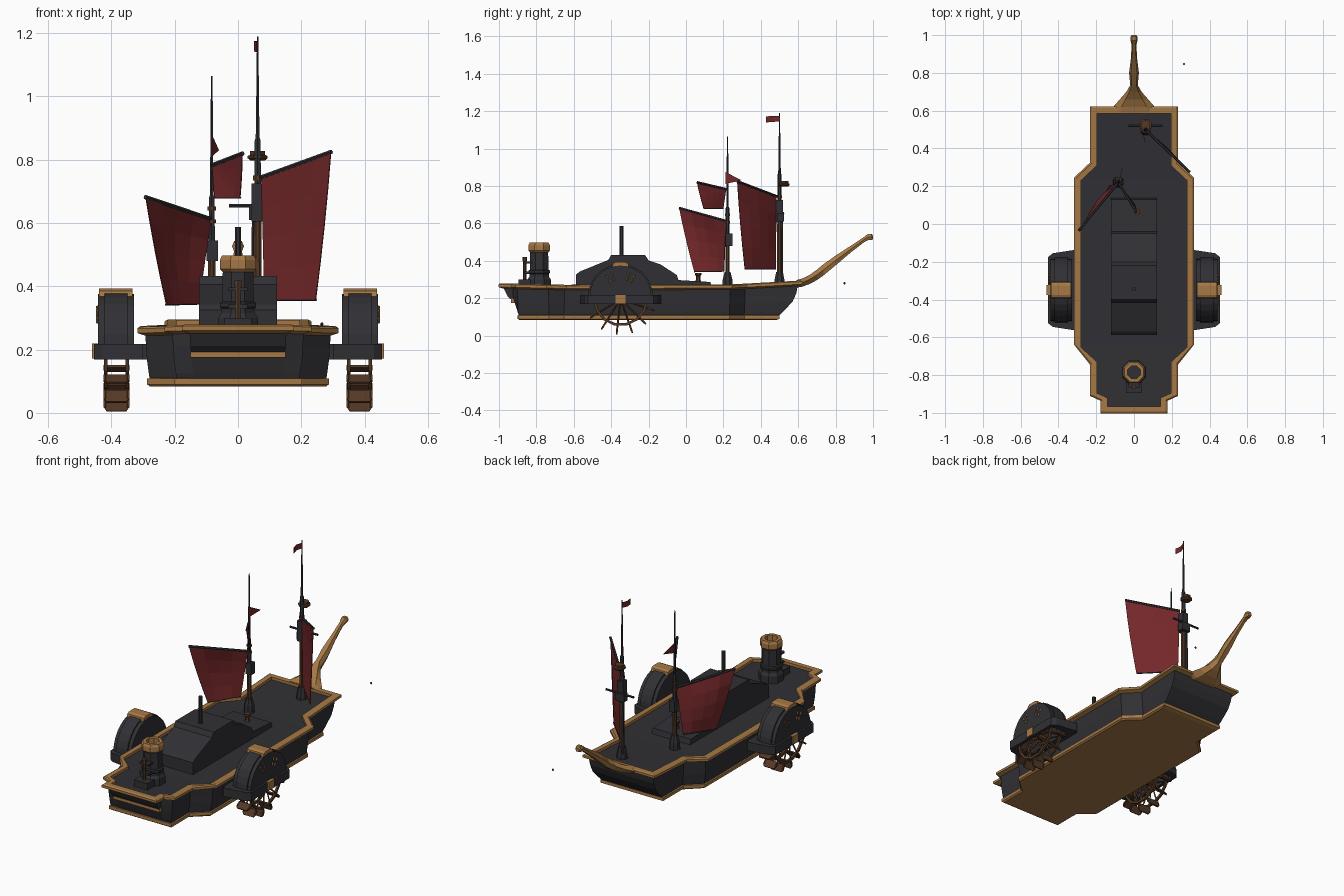
import bpy, bmesh
from math import sin, cos, pi
from mathutils import Vector

if "Cube" in bpy.data.objects:
    bpy.data.objects.remove(bpy.data.objects["Cube"])


def material(name, rgb):
    m = bpy.data.materials.new(name)
    m.diffuse_color = (*rgb, 1)
    m.use_nodes = True
    m.node_tree.nodes["Principled BSDF"].inputs["Base Color"].default_value = m.diffuse_color
    return m


GOLD = material("gold_wood", (0.38, 0.19, 0.06))
DARK = material("dark_iron", (0.03, 0.03, 0.035))
BROWN = material("brown_wood", (0.09, 0.04, 0.018))
RED = material("red_cloth", (0.17, 0.02, 0.022))


def mesh(name, verts, faces, mat):
    me = bpy.data.meshes.new(name)
    me.from_pydata([tuple(v) for v in verts], [], faces)
    bm = bmesh.new()
    bm.from_mesh(me)
    bmesh.ops.remove_doubles(bm, verts=bm.verts, dist=1e-5)
    bmesh.ops.recalc_face_normals(bm, faces=bm.faces)
    bm.to_mesh(me)
    bm.free()
    me.materials.append(mat)
    ob = bpy.data.objects.new(name, me)
    bpy.context.collection.objects.link(ob)
    return ob


def loft(name, rings, mat, cap="ngon", wrap=False, closed=True):
    n, k = len(rings[0]), len(rings)
    faces = []
    for r in range(k if wrap else k - 1):
        a, b = r * n, (r + 1) % k * n
        for i in range(n if closed else n - 1):
            j = (i + 1) % n
            faces.append((a + i, a + j, b + j, b + i))
    for base in (0, (k - 1) * n):
        if cap == "ngon":
            faces.append(tuple(range(base, base + n)))
        elif cap == "strips":
            for i in range(n // 2 - 1):
                faces.append((base + i, base + i + 1, base + n - 2 - i, base + n - 1 - i))
    return mesh(name, [p for r in rings for p in r], faces, mat)


def box(name, x0, x1, y0, y1, z0, z1, mat):
    return loft(name, [[(x0, y0, z), (x1, y0, z), (x1, y1, z), (x0, y1, z)] for z in (z0, z1)], mat)


def lathe(name, x, y, profile, mat, n=8, cap="ngon"):
    return loft(name, [[(x + r * cos(2 * pi * (i + .5) / n), y + r * sin(2 * pi * (i + .5) / n), z)
                        for i in range(n)] for r, z in profile], mat, cap)


def rod(name, a, b, r, mat, n=6):
    a, b = Vector(a), Vector(b)
    q = (b - a).to_track_quat('Z', 'Y')
    return loft(name, [[p + q @ Vector((r * cos(2 * pi * i / n), r * sin(2 * pi * i / n), 0))
                        for i in range(n)] for p in (a, b)], mat)


def prism(name, pts, x0, x1, mat, closed=True):
    return loft(name, [[(x, y, z) for y, z in pts] for x in (x0, x1)], mat, closed=closed)


# Hull, lofted from stepped outlines
HALF = [(.205, .595), (.205, .315), (.29, .235), (.29, -.65), (.205, -.735), (.205, -.9), (.15, -.925), (.15, -.975)]


def sheer(y):
    return .022 * max(0, (y - .2) / .4) + .008 * max(0, (-y - .65) / .35)


def outline(d, z, bow=2, stern=-2, lift=1.0):
    half = []
    for i, (x, y) in enumerate(HALF):
        y += d if i == 0 else -d if i == 7 else -d * .4 if i > 3 else d * .4
        y = max(min(y, bow), stern)
        half.append((x + d, y, z + lift * sheer(y)))
    return half + [(-x, y, w) for x, y, w in reversed(half)]


loft("hull", [outline(-.012, .1, .49, -.89, 0), outline(-.008, .125, .52, -.9, .2), outline(-.002, .17, .57, -.915, .6),
              outline(0, .205, .59, -.955), outline(.004, .256)], DARK, "strips")
loft("keel_plate", [outline(-.012, .083, .48, -.89, 0), outline(-.003, .09, .5, -.9, 0),
                    outline(-.003, .108, .5, -.9, 0), outline(-.012, .11, .49, -.89, 0)], GOLD, "strips")
loft("deck_rail", [outline(.003, .244), outline(.027, .252), outline(.027, .266), outline(.018, .272),
                   outline(-.01, .272), outline(-.01, .25)], GOLD, None, True)
box("stern_band", -.15, .15, -.935, -.88, .175, .2, GOLD)

# Bowsprit
stations = [(.59, .277, .12, .02), (.62, .283, .11, .022), (.66, .30, .075, .024), (.70, .325, .04, .028),
            (.735, .352, .02, .03), (.80, .402, .026, .026), (.88, .462, .016, .018), (.95, .512, .013, .014),
            (.972, .527, .019, .017), (.992, .528, .018, .016), (1.0, .525, .012, .01)]
loft("bowsprit", [[(-w * .6, y, z + h), (w * .6, y, z + h), (w, y, z), (w * .6, y, z - h), (-w * .6, y, z - h), (-w, y, z)]
                  for y, z, w, h in stations], GOLD)

# Cabin and pipe
prism("cabin", [(.14, .25), (.13, .287), (-.04, .297), (-.05, .325), (-.135, .38), (-.2, .402), (-.22, .432),
                (-.40, .432), (-.415, .405), (-.57, .342), (-.588, .325), (-.588, .25)], -.123, .123, DARK)
lathe("cabin_pipe", 0, -.345, [(.011, .42), (.011, .587)], DARK, 8)
lathe("deck_post", .015, .065, [(.02, .28), (.012, .3), (.012, .32), (.018, .325), (.018, .335)], BROWN, 6)

# Funnel with hollow gold crown
fy = -.785
lathe("funnel", 0, fy, [(.068, .25), (.068, .3), (.057, .315), (.057, .33), (.062, .335), (.062, .348), (.054, .352),
                        (.052, .45)], DARK)
lathe("funnel_crown", 0, fy, [(.052, .445), (.062, .455), (.062, .483), (.055, .497), (.036, .497), (.036, .44)], GOLD, 8)
box("funnel_step", -.043, .043, -.895, -.82, .25, .3, DARK)
lathe("funnel_valve", 0, -.862, [(.009, .29), (.009, .4), (.013, .4), (.013, .42)], BROWN, 6)
for z in (.33, .385):
    box("valve_bracket", -.03, .03, -.865, -.82, z, z + .012, DARK)

# Paddle wheels and their housings, both sides
cy, cz = -.35, .197
for s, side in ((-1, "left"), (1, "right")):
    arc = [(cy + .165 * cos(pi * i / 14), .21 + .165 * sin(pi * i / 14)) for i in range(15)]
    prism(side + "_wheel_cover", [(cy + .165, .17)] + arc + [(cy - .165, .17)], s * .328, s * .443, DARK, False)
    hoop = [(r, a) for r in (.163, .175) for a in (0,)]
    loft(side + "_cover_hoop", [[(s * x, cy + r * cos(a), .21 + r * sin(a)) for x, r in
                                 ((.35, .16), (.35, .173), (.422, .173), (.422, .16))]
                                for a in [pi * i / 14 for i in range(15)]], DARK)
    # Platform around the wheel
    prism(side + "_platform_outer", [(cy - .17, .168), (cy + .17, .168), (cy + .17, .218), (cy - .17, .218)],
          s * .436, s * .455, DARK)
    prism(side + "_platform_inner", [(cy - .2, .168), (cy + .2, .168), (cy + .2, .218), (cy - .2, .218)],
          s * .28, s * .33, DARK)
    for d in (-1, 1):
        loft(side + "_platform_end", [[(s * .3, cy + d * .16, z), (s * .455, cy + d * .16, z), (s * .455, cy + d * .175, z),
                                       (s * .43, cy + d * .195, z), (s * .3, cy + d * .215, z)]
                                      for z in (.168, .218)], DARK)
    # Gold cap and fan ornament
    prism(side + "_cover_cap", [(cy - .045, .362), (cy + .045, .362), (cy + .04, .386), (cy + .025, .393),
                                (cy - .025, .393), (cy - .04, .386)], s * .333, s * .44, GOLD)
    for r in (.1, .128):
        for i in (-2.5, -1.5, 1.5, 2.5):
            u = Vector((0, sin(i * .24), cos(i * .24)))
            c = Vector((s * .444, cy, .21))
            rod(side + "_fan_ray", c + u * (r - .01), c + u * (r + .008), .005, GOLD, 4)
    box(side + "_hub_plate", min(s * .44, s * .462), max(s * .44, s * .462), cy - .026, cy + .026, .172, .22, GOLD)
    rod(side + "_axle", (s * .27, cy, cz), (s * .445, cy, cz), .02, BROWN, 8)
    # Wheel rims, spokes and paddle boards
    N = 14
    for x in (.35, .418):
        loft(side + "_wheel_rim", [[(s * (x + dx), cy + r * cos(a), cz + r * sin(a)) for dx, r in
                                    ((-.006, .133), (-.006, .147), (.006, .147), (.006, .133))]
                                   for a in [2 * pi * i / N for i in range(N)]], BROWN, None, True)
    for i in range(N):
        a = 2 * pi * (i + .25) / N
        u, t = Vector((0, cos(a), sin(a))), Vector((0, -sin(a), cos(a)))
        hub = Vector((0, cy, cz))
        if a > pi - .1:
            r0, r1 = .15, .193
        else:
            r0, r1 = .118, .152
        for x in (.35, .418):
            c = hub + Vector((s * x, 0, 0))
            rod(side + "_spoke", c + u * .015, c + u * r1 * .95, .005, BROWN, 4)
        loft(side + "_paddle", [[hub + Vector((s * x, 0, 0)) + u * r + t * w for x, r in
                                 ((.343, r0), (.425, r0), (.425, r1 - .014), (.415, r1), (.353, r1), (.343, r1 - .014))]
                                for w in (-.004, .004)], BROWN)


# Sails: corners are top mast side, top tip, bottom tip, bottom mast side
def sail(name, tm, tt, bt, bm_, bulge):
    tm, tt, bt, bm_ = map(Vector, (tm, tt, bt, bm_))
    side = Vector((-(tt - tm).y, (tt - tm).x, 0)).normalized()
    n = 5
    rows = []
    for j in range(n):
        v = j / (n - 1)
        a = tm.lerp(bm_, v)
        b = tt.lerp(bt, v) + (tt - tm) * .06 * v * (1 - v)
        rows.append([a.lerp(b, i / 4) + side * bulge * 16 * v * (1 - v) * i / 4 * (1 - i / 4) for i in range(5)])
    ob = loft(name, rows, RED, None, closed=False)
    ob.modifiers.new("cloth", 'SOLIDIFY').thickness = .003
    rod(name + "_yard", tm, tt, .007, DARK)
    rod(name + "_foot", bm_, bt, .0035, DARK)


sail("fore_sail", (.075, .485, .745), (.295, .275, .825), (.247, .315, .357), (.085, .48, .357), .012)
sail("main_sail", (-.087, .215, .613), (-.293, -.035, .682), (-.228, .045, .342), (-.125, .205, .345), -.02)
sail("upper_sail", (-.08, .215, .783), (.015, .06, .82), (.008, .095, .68), (-.073, .2, .68), .005)

# Fore mast
mx, my = .062, .5
lathe("fore_mast_foot", mx, my, [(.032, .26), (.03, .29), (.02, .34), (.016, .34)], DARK)
lathe("fore_mast_lower", mx, my, [(.014, .3), (.013, .64)], BROWN)
rod("fore_mast_brace", (mx - .015, my + .012, .29), (mx - .01, my + .01, .63), .008, DARK)
box("fore_mast_block", mx - .019, mx + .019, my - .018, my + .018, .605, .725, DARK)
box("fore_mast_clamp", mx - .028, mx + .028, my - .012, my + .024, .61, .655, DARK)
lathe("fore_mast_top", mx, my, [(.012, .7), (.011, .86), (.007, .87), (.005, 1.0), (.0025, 1.19)], DARK, 6)
rod("fore_cross_spar", (mx - .09, my + .02, .655), (mx + .09, my + .02, .655), .006, DARK)
lathe("fore_mast_collar", mx, my, [(.015, .735), (.015, .75)], BROWN)
lathe("crows_nest", mx, my + .023, [(.024, .797), (.034, .805), (.034, .812), (.026, .815), (.026, .827)], BROWN)

# Main mast
nx, ny = -.083, .222
lathe("main_mast_foot", nx, ny, [(.03, .26), (.028, .3), (.017, .34)], DARK)
lathe("main_mast_lower", nx, ny, [(.013, .3), (.012, .52)], BROWN)
box("main_mast_block", nx - .016, nx + .02, ny - .012, ny + .026, .48, .545, DARK)
lathe("main_mast_top", nx, ny, [(.012, .5), (.01, .68), (.006, .69), (.005, .9), (.0025, 1.065)], DARK, 6)
for z in (.6, .64):
    lathe("main_mast_collar", nx, ny, [(.014, z), (.014, z + .012)], BROWN)

# Flags
f1 = mesh("fore_flag", [(mx, my, 1.175), (mx - .012, my - .035, 1.175), (mx - .004, my - .072, 1.172),
                        (mx - .004, my - .072, 1.14), (mx - .012, my - .035, 1.143), (mx, my, 1.145)],
          [(0, 1, 4, 5), (1, 2, 3, 4)], RED)
f2 = mesh("main_pennant", [(nx, ny - .01, .875), (nx + .02, ny + .075, .83), (nx, ny - .01, .812)], [(0, 1, 2)], RED)
for f in (f1, f2):
    f.modifiers.new("cloth", 'SOLIDIFY').thickness = .003

# Small loose ball off the bow
lathe("loose_ball", .265, .847, [(.003, .274), (.006, .28), (.003, .286)], DARK, 6)
